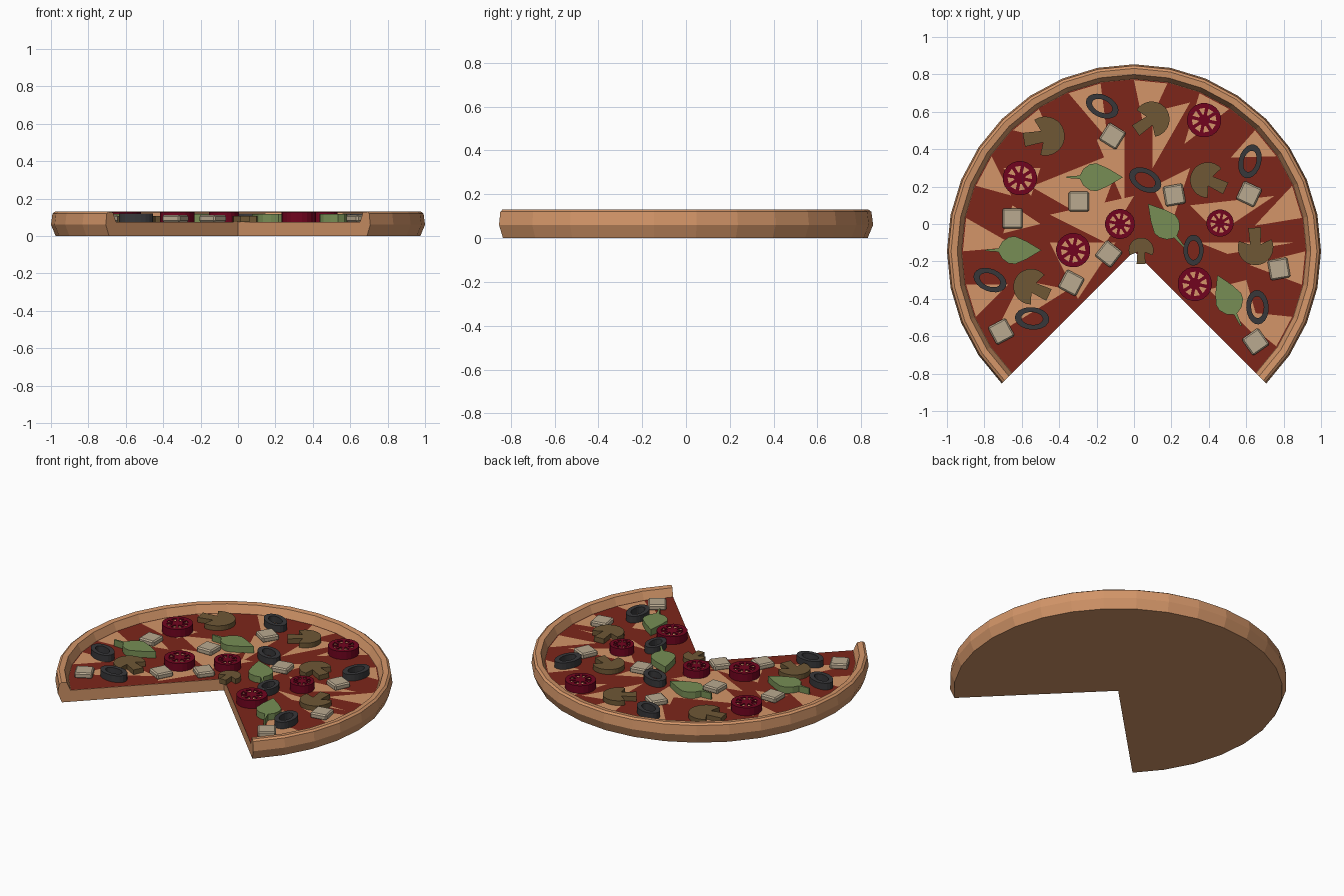
import bpy, bmesh, math, random
from math import sin, cos, pi, radians

if "Cube" in bpy.data.objects:
    bpy.data.objects.remove(bpy.data.objects["Cube"])

random.seed(4)
CY = -0.146            # pizza centre in y
FLOOR = 0.075          # top of the dough inside the rim
SEG = 24               # steps around the remaining three quarters
ANGLES = [radians(-45 + 270 * i / SEG) for i in range(SEG + 1)]


def material(name, hexcol):
    lin = [(int(hexcol[i:i + 2], 16) / 255) ** 2.2 for i in (0, 2, 4)]
    m = bpy.data.materials.new(name)
    m.diffuse_color = (*lin, 1)
    m.use_nodes = True
    m.node_tree.nodes["Principled BSDF"].inputs["Base Color"].default_value = m.diffuse_color
    return m


DOUGH = material("dough", "d29468")
SAUCE = material("sauce", "7c2a20")
OLIVE = material("olive", "3a3a3c")
CHEESE = material("cheese", "b8a88f")
MUSH = material("mushroom", "6e5838")
LEAF = material("leaf", "768c55")
TOMATO = material("tomato", "700c24")


def add(name, mesh, mat, loc=(0, 0, 0), rot=0):
    ob = bpy.data.objects.new(name, mesh)
    ob.location = loc
    ob.rotation_euler.z = radians(rot)
    mesh.materials.clear()
    mesh.materials.append(mat)
    bpy.context.collection.objects.link(ob)
    return ob


def from_bmesh(name, bm, mat, **kw):
    bmesh.ops.recalc_face_normals(bm, faces=bm.faces)
    me = bpy.data.meshes.new(name)
    bm.to_mesh(me)
    bm.free()
    return add(name, me, mat, **kw)


def plate(name, loops, z0, z1, mat, x, y, rot=0):
    """Flat outline (first loop) with holes (other loops), extruded z0..z1."""
    cu = bpy.data.curves.new(name, 'CURVE')
    cu.dimensions, cu.fill_mode, cu.extrude = '2D', 'BOTH', (z1 - z0) / 2
    for pts in loops:
        sp = cu.splines.new('POLY')
        sp.points.add(len(pts) - 1)
        for p, (px, py) in zip(sp.points, pts):
            p.co = (px, py, 0, 1)
        sp.use_cyclic_u = True
    tmp = bpy.data.objects.new(name + "_tmp", cu)
    bpy.context.collection.objects.link(tmp)
    dg = bpy.context.evaluated_depsgraph_get()
    me = bpy.data.meshes.new_from_object(tmp.evaluated_get(dg))
    bpy.data.objects.remove(tmp)
    for p in me.polygons:
        p.use_smooth = False
    return add(name, me, mat, (x, y, (z0 + z1) / 2), rot)


def ellipse(a, b, n):
    return [(a * cos(2 * pi * i / n), b * sin(2 * pi * i / n)) for i in range(n)]


# dough: base and raised rim, revolved through 270 degrees with capped ends
profile = [(0, 0), (.975, 0), (1, .06), (.992, .12), (.978, .13),
           (.945, .126), (.922, FLOOR), (0, FLOOR)]
bm = bmesh.new()
low, high = bm.verts.new((0, CY, 0)), bm.verts.new((0, CY, FLOOR))
rings = [[low] + [bm.verts.new((r * cos(a), CY + r * sin(a), z))
                  for r, z in profile[1:-1]] + [high] for a in ANGLES]
for p, q in zip(rings, rings[1:]):
    for i in range(len(profile) - 1):
        bm.faces.new(list(dict.fromkeys((p[i], p[i + 1], q[i + 1], q[i]))))
bm.faces.new(rings[0])
bm.faces.new(rings[-1])
from_bmesh("crust", bm, DOUGH)

# sauce: thin fan on the dough
bm = bmesh.new()
z = FLOOR + .0015
c = bm.verts.new((0, CY, z))
rim = [bm.verts.new((.92 * cos(a), CY + .92 * sin(a), z)) for a in ANGLES]
for a, b in zip(rim, rim[1:]):
    bm.faces.new((c, a, b))
sauce = from_bmesh("sauce", bm, SAUCE)
for p in sauce.data.polygons:
    if p.normal.z < 0:
        p.flip()

# bare dough shards showing through the sauce
shards = [((-.7, .3), (-.5, .3), (-.55, .15)), ((-.55, .2), (-.05, .4), (-.2, 0)),
          ((-.2, .45), (-.05, .5), (-.05, .1)), ((-.45, .05), (0, .15), (-.15, -.1)),
          ((.1, .6), (.3, .65), (.1, .3)), ((.1, .2), (.3, .3), (.2, 0)),
          ((.3, .1), (.75, .15), (.45, -.05)), ((.35, -.1), (.85, -.1), (.5, -.16)),
          ((-.65, .1), (-.5, 0), (-.7, -.05)), ((-.45, -.1), (-.1, -.1), (-.3, -.4)),
          ((-.75, -.6), (-.35, -.35), (-.6, -.3)), ((.4, -.35), (.7, -.65), (.6, -.3))]
for i in range(1, SEG - 1, 2):
    m, r = random.uniform(ANGLES[i], ANGLES[i + 1]), random.uniform(.6, .75)
    shards.append([(k * cos(a), CY + k * sin(a)) for k, a in
                   ((.915, ANGLES[i]), (.915, ANGLES[i + 1]), (r, m))])
bm = bmesh.new()
for i, tri in enumerate(shards):
    f = bm.faces.new([bm.verts.new((x, y, FLOOR + .002 + i * .00003)) for x, y in tri])
    f.normal_update()
    if f.normal.z < 0:
        f.normal_flip()
me = bpy.data.meshes.new("dough_shards")
bm.to_mesh(me)
bm.free()
add("dough_shards", me, DOUGH)

# olive rings: x, y, turn, scale
for i, (x, y, t, s) in enumerate([
        (-.17, .63, -25, 1), (.62, .335, 75, 1), (.06, .235, -28, 1), (.318, -.14, 90, .9),
        (-.77, -.3, -22, 1), (-.545, -.505, -5, 1), (.66, -.445, 93, 1)], 1):
    plate(f"olive_{i}", [ellipse(.092 * s, .06 * s, 20), ellipse(.058 * s, .034 * s, 20)],
          FLOOR, .12, OLIVE, x, y, t)

# tomato slices: wheel with eight openings over a pale pulp disc
for i, (x, y, r) in enumerate([(-.61, .245, .092), (.375, .555, .092), (-.075, 0, .08),
                               (.46, .005, .073), (-.325, -.14, .092), (.325, -.32, .092)], 1):
    loops = [ellipse(r, r, 20)]
    for k in range(8):
        a = k * pi / 4
        loops.append([(r * f * cos(a + d), r * f * sin(a + d)) for f, d in
                      ((.34, -.12), (.72, -.25), (.72, .25), (.34, .12))])
    plate(f"tomato_{i}", loops, FLOOR, .128, TOMATO, x, y, 10)
    plate(f"tomato_pulp_{i}", [ellipse(r * .8, r * .8, 16)], FLOOR, .12, DOUGH, x, y)

# cheese cubes: bevelled blocks
for i, (x, y, t) in enumerate([
        (-.115, .47, -32), (.215, .155, 10), (.615, .16, -25), (-.295, .12, 0), (-.65, .03, 0),
        (-.135, -.16, -38), (-.335, -.315, -28), (.775, -.24, 10), (-.71, -.575, 28),
        (.65, -.63, 35)], 1):
    bm = bmesh.new()
    bmesh.ops.create_cube(bm, size=1)
    bmesh.ops.scale(bm, vec=(.108, .108, .037), verts=bm.verts)
    bmesh.ops.bevel(bm, geom=bm.edges[:], offset=.008, segments=1, affect='EDGES')
    from_bmesh(f"cheese_cube_{i}", bm, CHEESE, loc=(x, y, .0925), rot=t)

# mushroom slices: round cap with stem; x, y, stem direction, scale
cap = [(.095 * cos(radians(a)), .095 * sin(radians(a))) for a in range(-24, 205, 12)]
shape = cap + [(-.028, -.015), (-.034, -.105), (.034, -.105), (.028, -.015)]
for i, (x, y, d, s) in enumerate([(-.475, .47, 190, 1.1), (.095, .56, 215, 1),
                                  (.395, .235, -25, 1), (.65, -.125, 93, 1),
                                  (-.55, -.335, -25, 1), (.038, -.14, -90, .7)], 1):
    plate(f"mushroom_{i}", [[(px * s, py * s) for px, py in shape]],
          FLOOR, .108, MUSH, x, y, d + 90)

# basil leaves: teardrop with thin stem
half = [(-.16, .004), (-.09, .009), (-.07, .045), (-.035, .07), (0, .074), (.06, .048)]
outline = half + [(.14, 0)] + [(x, -y) for x, y in reversed(half)]
for i, (x, y, d) in enumerate([(-.2, .25, 0), (.165, 0, 130), (-.635, -.14, 0),
                               (.505, -.4, 115)], 1):
    plate(f"basil_leaf_{i}", [outline], FLOOR, .118, LEAF, x, y, d)
